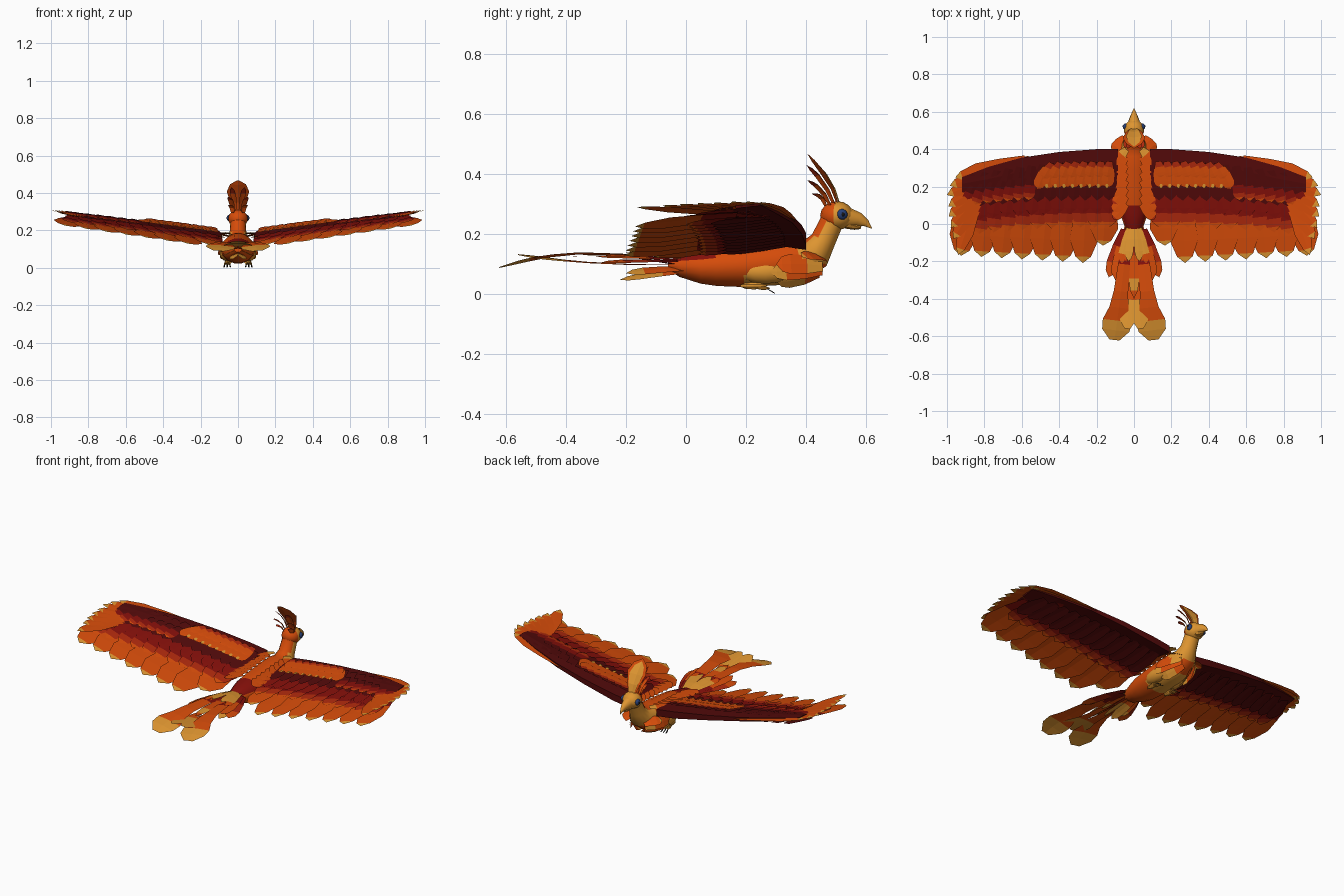
import bpy, bmesh, math
from mathutils import Vector as V

if "Cube" in bpy.data.objects:
    bpy.data.objects.remove(bpy.data.objects["Cube"])

# Palette
COLS = [("maroon", (0.085, 0.003, 0.003)), ("deep red", (0.23, 0.005, 0.003)),
        ("rust", (0.42, 0.022, 0.004)), ("orange", (0.67, 0.072, 0.003)),
        ("gold", (0.73, 0.30, 0.03)), ("eye blue", (0.02, 0.05, 0.18)),
        ("black", (0.008, 0.007, 0.007))]
MATS = []
for n, c in COLS:
    m = bpy.data.materials.new(n)
    m.diffuse_color = (*c, 1)
    m.use_nodes = True
    m.node_tree.nodes["Principled BSDF"].inputs["Base Color"].default_value = m.diffuse_color
    MATS.append(m)
MAROON, RED, RUST, ORANGE, GOLD, BLUE, BLACK = range(7)


def finish(bm, name, mirror=True, smooth=False, rule=None):
    """Turn a bmesh into an object, mirrored over x when asked."""
    if rule:
        bm.normal_update()
        for f in bm.faces:
            f.material_index = rule(f.calc_center_median(), f.normal)
    if mirror:
        for f in list(bm.faces):
            g = bm.faces.new([bm.verts.new((-v.co.x, v.co.y, v.co.z)) for v in reversed(f.verts)])
            g.material_index = f.material_index
    bmesh.ops.remove_doubles(bm, verts=bm.verts, dist=0.0003)
    me = bpy.data.meshes.new(name)
    bm.to_mesh(me)
    bm.free()
    for m in MATS:
        me.materials.append(m)
    ob = bpy.data.objects.new(name, me)
    bpy.context.collection.objects.link(ob)
    if smooth:
        bpy.ops.object.select_all(action='DESELECT')
        ob.select_set(True)
        bpy.context.view_layer.objects.active = ob
        bpy.ops.object.shade_smooth_by_angle(angle=math.radians(40))
    return ob


LEAF = [(0, .55), (.35, .9), (.7, 1), (.88, .75), (1, 0)]
QUILL = [(0, .5), (.35, .85), (.68, 1), (.91, .55), (1, 0)]
CREST = [(0, .35), (.3, .7), (.6, 1), (.85, .7), (1, .05)]
PADDLE = [(0, .2), (.3, .42), (.55, .5), (.7, .66), (.82, 1), (.91, .95), (1, .35)]


def feather(bm, a, b, width, cols, up=(0, 0, 1), arc=0.0, shape=LEAF, ridge=.05):
    """Creased leaf from a to b with one colour per segment."""
    a, b = V(a), V(b)
    d = (b - a).normalized()
    side = d.cross(V(up)).normalized()
    nrm = side.cross(d).normalized()
    prev = None
    for i, (t, w) in enumerate(shape):
        p = a.lerp(b, t) + nrm * arc * 4 * t * (1 - t)
        h = w * width / 2
        row = [bm.verts.new(q) for q in (p - side * h, p + nrm * ridge * h, p + side * h)]
        if prev:
            for k in range(2):
                f = bm.faces.new((prev[k], prev[k + 1], row[k + 1], row[k]))
                f.material_index = cols[min(i - 1, len(cols) - 1)]
        prev = row


def loft(bm, rings, n=14):
    """Tube through (y, z, half width, half height) rings in the x = 0 plane."""
    prev = None
    for i, (y, z, rx, rz) in enumerate(rings):
        lo, hi = rings[max(i - 1, 0)], rings[min(i + 1, len(rings) - 1)]
        t = V((0, hi[0] - lo[0], hi[1] - lo[1])).normalized()
        u = V((0, -t.z, t.y))
        row = [bm.verts.new(V((0, y, z)) + V((rx * math.cos(k * math.tau / n), 0, 0))
                            + u * rz * math.sin(k * math.tau / n)) for k in range(n)]
        if prev:
            for k in range(n):
                bm.faces.new((prev[k], row[k], row[(k + 1) % n], prev[(k + 1) % n]))
        else:
            bm.faces.new(row)
        prev = row
    bm.faces.new(list(reversed(prev)))
    bmesh.ops.recalc_face_normals(bm, faces=bm.faces)


def ball(bm, c, r, seg=14):
    vs = bmesh.ops.create_uvsphere(bm, u_segments=seg, v_segments=seg // 2 + 1, radius=1)["verts"]
    for v in vs:
        v.co = V(c) + V(v.co[k] * r[k] for k in range(3))


# Body and neck
bm = bmesh.new()
loft(bm, [(-.06, .098, .02, .015), (-.02, .095, .048, .038), (.05, .091, .072, .057), (.10, .092, .084, .066),
          (.19, .095, .092, .073), (.30, .104, .092, .076), (.38, .115, .08, .074),
          (.432, .138, .062, .058), (.457, .18, .045, .043), (.485, .24, .042, .04)])


def body_rule(c, n):
    if c.y > .37 and c.z > .09:
        return ORANGE if n.y < -.35 or n.z > .75 else GOLD
    if c.y < .11 and n.z > .5:
        return RED
    return GOLD if c.y > .16 and c.z < .06 else ORANGE


finish(bm, "body", False, True, body_rule)

# Head, beak and eyes
bm = bmesh.new()
ball(bm, (0, .503, .262), (.054, .056, .048))
finish(bm, "head", False, True, lambda c, n: ORANGE if c.y < .497 else GOLD)
bm = bmesh.new()
loft(bm, [(.535, .256, .036, .036), (.575, .249, .021, .025), (.6, .237, .01, .013), (.619, .219, .001, .001)], 10)
loft(bm, [(.535, .236, .024, .018), (.565, .227, .015, .013), (.583, .221, .004, .004)], 8)
finish(bm, "beak", False, True, lambda c, n: GOLD)
bm = bmesh.new()
ball(bm, (.046, .52, .266), (.014, .018, .018), 12)
finish(bm, "eye", True, True, lambda c, n: BLUE)
bm = bmesh.new()
ball(bm, (.057, .523, .266), (.005, .007, .007), 8)
finish(bm, "pupil", True, True, lambda c, n: BLACK)

# Crest plumes: orange behind, narrow gold blade in front
bm = bmesh.new()
feather(bm, (0, .51, .295), (0, .405, .468), .12, [ORANGE], (0, 1, .6), .018, CREST, -.25)
feather(bm, (0, .515, .295), (0, .415, .455), .085, [GOLD], (0, 1, .6), .018, CREST, -.2)
finish(bm, "crest_centre", False)
bm = bmesh.new()
for x, y0, tip in ((.02, .495, (.035, .402, .43)), (.028, .48, (.05, .405, .38)), (.03, .465, (.045, .42, .335))):
    feather(bm, (x, y0, .295), tip, .035, [ORANGE, ORANGE, RUST, RUST], (-.6, 1, .6), .012, ridge=.2)
finish(bm, "crest_side")


# Wing surface: rises outward, falls toward the trailing edge
def lead(x):
    return .19 + .139 * (x - .1)


def wing(x, y, off=0.0):
    return V((x, y, lead(x) - .13 * (.4 - y) + off))


def sweep(x):
    """Backward shift of the leading edge toward the tip."""
    return .16 * max(0, x - .2) ** 2 / .5


# Leading arm of the wing
bm = bmesh.new()
prev = None
for x, yf, yr, th in ((.085, .40, .25, .04), (.2, .40, .27, .04), (.4, .385, .26, .03), (.6, .355, .23, .022),
                      (.78, .305, .19, .018), (.92, .25, .165, .008)):
    z = lead(x)
    row = [bm.verts.new(p) for p in ((x, yf, z - th), (x, yf, z), (x, yr + .05, z),
                                     (x, yr, z - .008), (x, yr, z - .018))]
    if prev:
        for k in range(5):
            bm.faces.new((prev[k], row[k], row[(k + 1) % 5], prev[(k + 1) % 5]))
    else:
        bm.faces.new(row)
    prev = row
bm.faces.new(list(reversed(prev)))
bmesh.ops.recalc_face_normals(bm, faces=bm.faces)
finish(bm, "wing_arm", rule=lambda c, n: MAROON)

# Feather rows: name, count, x range, base y, tip y, width, offset, colours
ROWS = [("flight_feathers", 8, .15, .88, .17, -.215, .155, -.005, [RED, ORANGE, ORANGE, GOLD]),
        ("long_coverts", 11, .12, .86, .24, -.02, .10, .003, [MAROON, RED, RUST, ORANGE]),
        ("middle_coverts", 12, .12, .85, .30, .055, .09, .010, [MAROON, RED, RED, RED]),
        ("short_coverts", 13, .12, .85, .33, .125, .08, .017, [MAROON]),
        ("outer_coverts", 7, .55, .86, .27, .14, .065, .023, [MAROON, RED, RUST, ORANGE]),
        ("under_coverts", 12, .12, .84, .33, .12, .085, -.022, [MAROON]),
        ("under_middle_coverts", 11, .12, .84, .26, .04, .09, -.014, [MAROON, RED, RUST, ORANGE]),
        ("shoulder_patch", 9, .13, .47, .315, .195, .07, .026, [ORANGE]),
        ("shoulder_scales", 8, .13, .44, .335, .25, .06, .031, [RUST, ORANGE, ORANGE, ORANGE])]
for name, n, x0, x1, yb, yt, w, off, cols in ROWS:
    bm = bmesh.new()
    flight = name == "flight_feathers"
    for i in range(n):
        f = i / (n - 1)
        x = x0 + (x1 - x0) * f
        s = 0 if flight else sweep(x) * .5
        tip = yt - s * .6
        if flight:
            tip = yt + (.10 if i == 0 else 0) + .045 * f
        feather(bm, wing(x, yb - s, off), wing(x + .015 + .03 * f, tip, off), w, cols,
                (-.24, 0, 1), shape=QUILL if flight else LEAF)
    finish(bm, name)

# Gold flecks along the shoulder patch
bm = bmesh.new()
for i in range(8):
    x = .145 + .046 * i
    feather(bm, wing(x, .215, .031), wing(x, .19, .031), .018, [GOLD], (-.24, 0, 1))
finish(bm, "shoulder_flecks")

# Fanned feathers at the wing tip, tucked under the arm
bm = bmesh.new()
RIM = [(.955, .25), (.985, .205), (1.0, .155), (.992, .095), (.99, .04), (.98, -.02), (.965, -.08), (.94, -.165)]
for i, (x, y) in enumerate(RIM):
    f = i / (len(RIM) - 1)
    bx, by = .58 + .24 * f, .345 - .14 * f
    feather(bm, (bx, by, lead(bx) - .008 - .003 * i), (x, y, lead(x) - .002 - .002 * i), .09,
            [ORANGE if i < 2 else RED, ORANGE, ORANGE, GOLD], (-.2, 0, 1), shape=QUILL)
finish(bm, "wing_tip_fan")
bm = bmesh.new()
feather(bm, (.56, .345, lead(.56) - .01), (.94, .25, lead(.94) - .006), .07, [ORANGE, ORANGE, ORANGE, GOLD],
        (-.14, .1, 1))
finish(bm, "wing_front_feather")

# Back and flank feathers
bm = bmesh.new()
for i in range(8):
    y = .40 - .042 * i
    feather(bm, (.04, y, .187 - .003 * i), (.112, y - .08, .188 - .004 * i), .06,
            [GOLD if i == 0 else ORANGE, ORANGE, ORANGE, RUST if i % 2 else ORANGE], (.1, 0, 1))
finish(bm, "back_feathers")

# Breast feathers wrapping each side of the chest
bm = bmesh.new()
for a, b, w, c, up in (((.05, .465, .115), (.112, .385, .125), .065, [ORANGE, ORANGE, ORANGE, GOLD], (.6, 0, 1)),
                       ((.05, .455, .095), (.103, .30, .10), .07, [GOLD, ORANGE, ORANGE, ORANGE], (1, .2, .3)),
                       ((.045, .455, .08), (.098, .28, .075), .06, [ORANGE, ORANGE, GOLD, GOLD], (1, .2, 0)),
                       ((.025, .445, .068), (.065, .30, .042), .06, [ORANGE, GOLD, GOLD, GOLD], (1, 0, -.8))):
    feather(bm, a, b, w, c, up, .01)
finish(bm, "breast_feathers")

# Tucked legs and feet
bm = bmesh.new()
ball(bm, (.06, .265, .075), (.037, .09, .04), 12)
finish(bm, "thigh", True, True, lambda c, n: GOLD)
bm = bmesh.new()
ball(bm, (.058, .225, .028), (.014, .045, .012), 8)
for dx in (-.012, 0, .012):
    ball(bm, (.058 + dx, .258, .02), (.006, .022, .006), 6)
finish(bm, "foot", rule=lambda c, n: GOLD)
bm = bmesh.new()
for dx in (-.014, 0, .014):
    feather(bm, (.058 + dx, .268, .018), (.058 + dx * 1.2, .297, .001), .008, [BLACK], ridge=.8)
finish(bm, "claws")

# Long tail plumes with broad gold ends
bm = bmesh.new()
feather(bm, (.035, -.04, .10), (.105, -.62, .09), .155, [RED, ORANGE, ORANGE, ORANGE, GOLD, GOLD],
        (-.1, 0, 1), .042, PADDLE)
feather(bm, (.018, -.04, .10), (.035, -.56, .132), .09, [RUST, ORANGE, ORANGE, GOLD, GOLD, GOLD],
        (.1, 0, 1), -.012, PADDLE)
finish(bm, "tail_plumes")
bm = bmesh.new()
feather(bm, (0, -.04, .105), (0, -.40, .125), .055, [RUST, ORANGE, GOLD, ORANGE], arc=.01)
finish(bm, "tail_centre", False)

# Short tail feathers above and below
bm = bmesh.new()
for a, b, w, c, up in (((.05, -.03, .11), (.135, -.285, .105), .075, [RED, RUST, ORANGE, ORANGE], (.15, 0, 1)),
                       ((.04, -.03, .115), (.10, -.30, .125), .075, [RED, ORANGE, ORANGE, ORANGE], (.15, 0, 1)),
                       ((.028, -.02, .12), (.075, -.22, .132), .045, [GOLD, GOLD, ORANGE, ORANGE], (.15, 0, 1)),
                       ((.012, -.02, .125), (.03, -.20, .14), .045, [GOLD], (.15, 0, 1)),
                       ((.03, .0, .085), (.06, -.20, .07), .06, [ORANGE, ORANGE, GOLD, GOLD], (.4, 0, 1)),
                       ((.015, .0, .075), (.025, -.22, .048), .05, [ORANGE, GOLD, GOLD, GOLD], (.4, 0, 1))):
    feather(bm, a, b, w, c, up, .004)
finish(bm, "tail_coverts")
